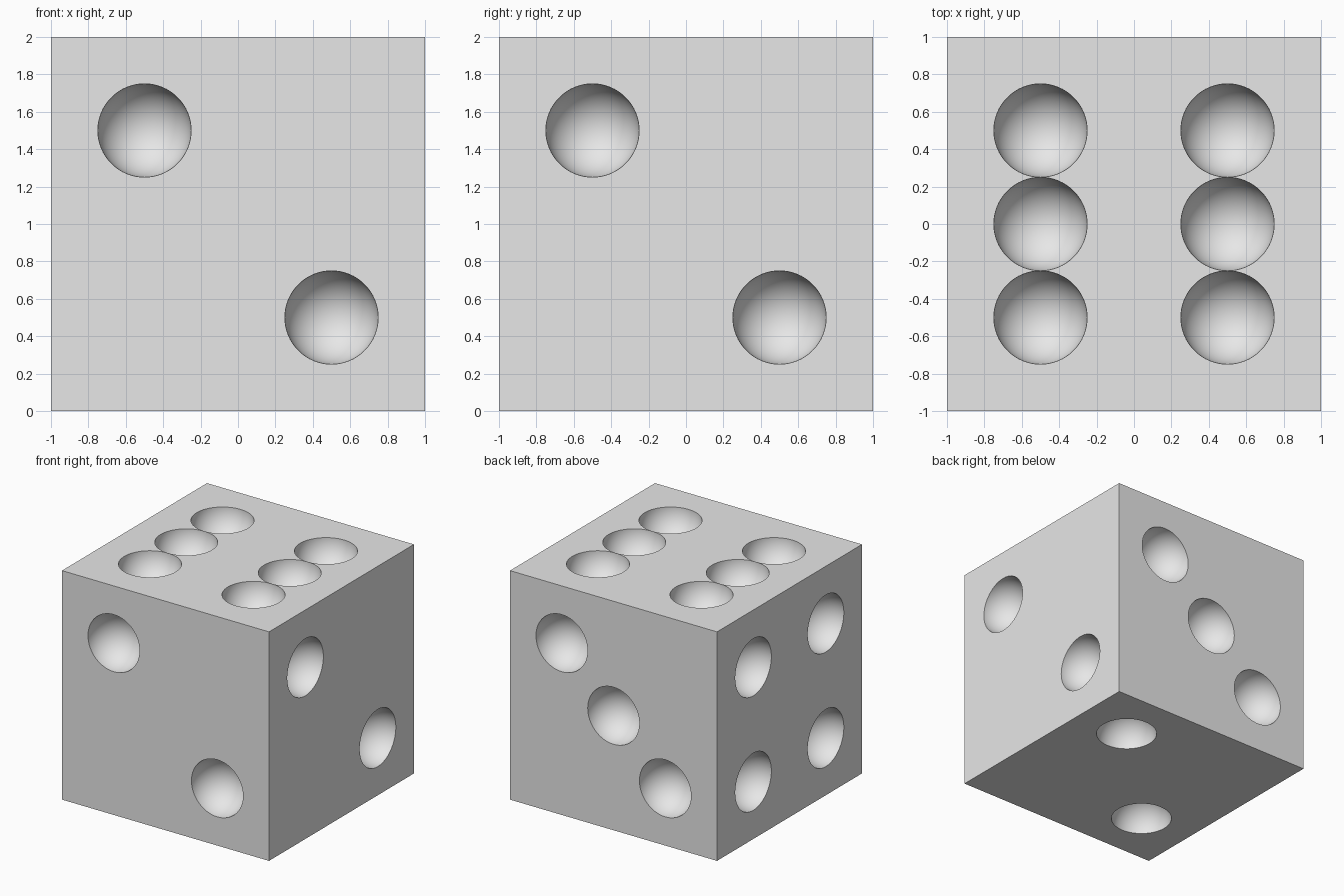
import bpy
import bmesh
from math import radians
from mathutils import Matrix, Vector

cube = bpy.data.objects.get("Cube")
if cube:
    bpy.data.objects.remove(cube, do_unlink=True)

PIP_RADIUS = 0.25
CENTRE = Vector((0, 0, 1))

grey = bpy.data.materials.new("light grey")
grey.use_nodes = True
grey.diffuse_color = (0.8, 0.8, 0.8, 1)
grey.node_tree.nodes["Principled BSDF"].inputs["Base Color"].default_value = (0.8, 0.8, 0.8, 1)


def make_object(name, bm):
    mesh = bpy.data.meshes.new(name)
    bm.to_mesh(mesh)
    bm.free()
    mesh.materials.append(grey)
    obj = bpy.data.objects.new(name, mesh)
    bpy.context.collection.objects.link(obj)
    return obj


# Pip layouts: face normal, the face's two axes, and positions along them
h = 0.5
X, Y, Z = Vector((1, 0, 0)), Vector((0, 1, 0)), Vector((0, 0, 1))
falling = [(-h, h), (h, -h)]
faces = [
    (-Y, X, Z, falling),
    (X, Y, Z, falling),
    (Y, -X, Z, falling + [(0, 0)]),
    (-X, Y, Z, [(a, b) for a in (-h, h) for b in (-h, h)]),
    (Z, X, Y, [(a, b) for a in (-h, h) for b in (-h, 0, h)]),
    (-Z, X, Y, [(-h, -h), (h, h)]),
]

# Die body
bm = bmesh.new()
bmesh.ops.create_cube(bm, size=2, matrix=Matrix.Translation(CENTRE))
die = make_object("die_body", bm)

# Spheres that hollow out the pips, poles along each face normal
bm = bmesh.new()
for normal, across, up, spots in faces:
    turn = Z.rotation_difference(normal).to_matrix().to_4x4()
    for a, b in spots:
        place = Matrix.Translation(CENTRE + normal + across * a + up * b)
        bmesh.ops.create_uvsphere(bm, u_segments=64, v_segments=33,
                                  radius=PIP_RADIUS * 0.999, matrix=place @ turn)
cutter = make_object("pip_cutter", bm)

# Carve the pips
carve = die.modifiers.new("carve_pips", "BOOLEAN")
carve.operation = "DIFFERENCE"
carve.solver = "EXACT"
carve.object = cutter
bpy.ops.object.select_all(action="DESELECT")
die.select_set(True)
bpy.context.view_layer.objects.active = die
bpy.ops.object.modifier_apply(modifier=carve.name)
bpy.data.objects.remove(cutter, do_unlink=True)

# Smooth hollows with crisp rims and cube edges
bpy.ops.object.shade_smooth_by_angle(angle=radians(30))
